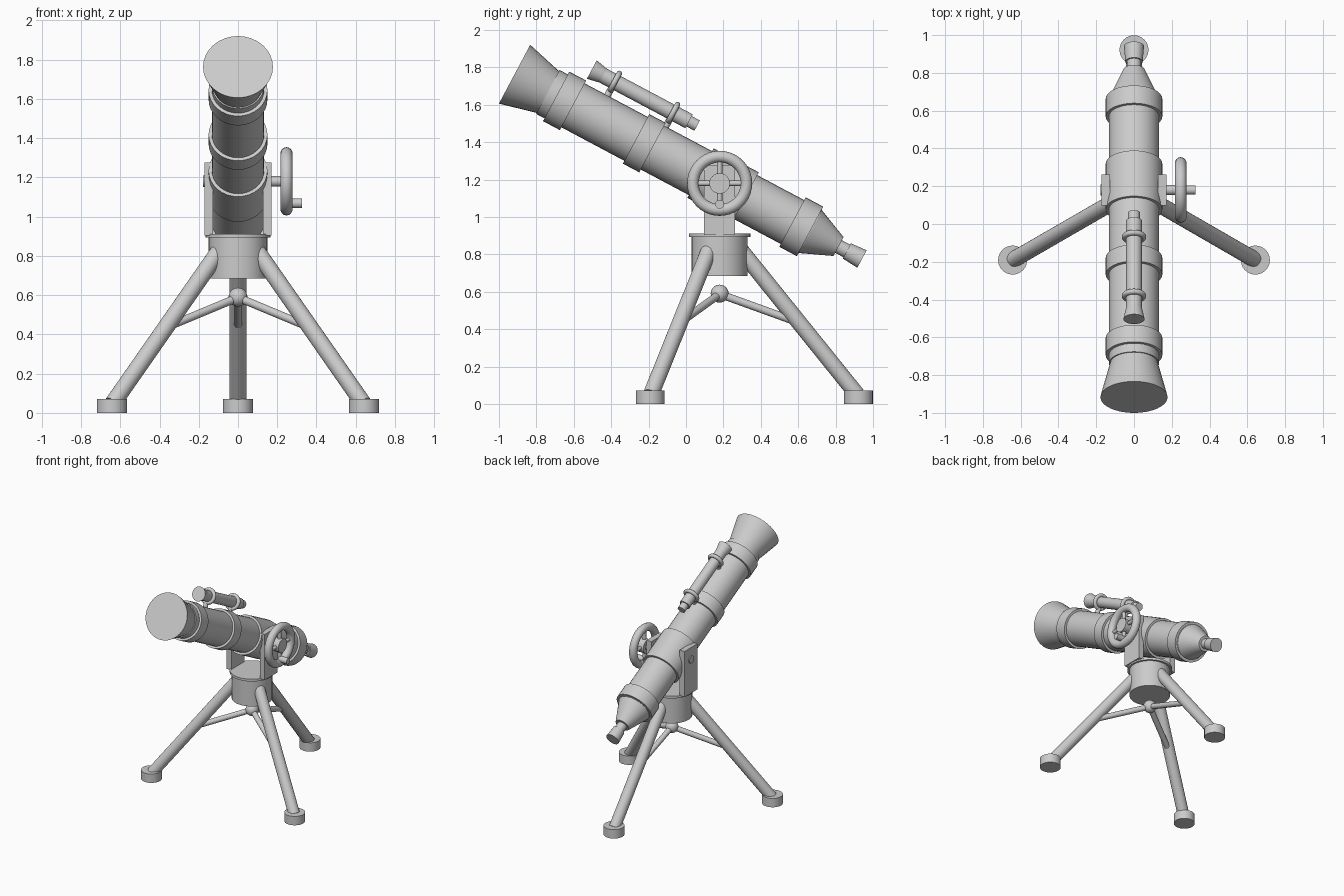
import bpy, bmesh, math
from mathutils import Vector

if "Cube" in bpy.data.objects:
    bpy.data.objects.remove(bpy.data.objects["Cube"])

grey = bpy.data.materials.new("plain_grey")
grey.use_nodes = True
colour = (0.6, 0.6, 0.6, 1)
grey.diffuse_color = colour
grey.node_tree.nodes["Principled BSDF"].inputs["Base Color"].default_value = colour

PIVOT = Vector((0, 0.18, 1.18))
TILT = math.radians(28)
AIM = Vector((0, -math.cos(TILT), math.sin(TILT)))
UP = Vector((0, math.sin(TILT), math.cos(TILT)))
X = Vector((1, 0, 0))
Z = Vector((0, 0, 1))


def finish(obj, name):
    obj.name = name
    obj.data.materials.clear()
    obj.data.materials.append(grey)
    bpy.ops.object.select_all(action='DESELECT')
    obj.select_set(True)
    bpy.context.view_layer.objects.active = obj
    bpy.ops.object.shade_smooth_by_angle(angle=math.radians(35))
    return obj


def lathe(name, origin, axis, profile, sides=32):
    """Solid of revolution; profile holds (distance along axis, radius)."""
    bm = bmesh.new()
    rings = [[bm.verts.new((r * math.cos(math.tau * i / sides),
                            r * math.sin(math.tau * i / sides), d))
              for i in range(sides)] for d, r in profile]
    for a, b in zip(rings, rings[1:]):
        for i in range(sides):
            j = (i + 1) % sides
            bm.faces.new((a[i], a[j], b[j], b[i]))
    bm.faces.new(rings[0])
    bm.faces.new(rings[-1])
    bmesh.ops.recalc_face_normals(bm, faces=bm.faces)
    mesh = bpy.data.meshes.new(name)
    bm.to_mesh(mesh)
    bm.free()
    obj = bpy.data.objects.new(name, mesh)
    bpy.context.collection.objects.link(obj)
    obj.location = origin
    obj.rotation_euler = Vector(axis).to_track_quat('Z', 'Y').to_euler()
    return finish(obj, name)


def rod(name, start, end, radius, sides=24):
    span = Vector(end) - Vector(start)
    return lathe(name, start, span, [(0, radius), (span.length, radius)], sides)


def ring(name, centre, axis, major, minor):
    bpy.ops.mesh.primitive_torus_add(
        location=centre, rotation=axis.to_track_quat('Z', 'Y').to_euler(),
        major_radius=major, minor_radius=minor, major_segments=40, minor_segments=14)
    return finish(bpy.context.object, name)


def box(name, centre, size):
    bpy.ops.mesh.primitive_cube_add(size=1, location=centre)
    bpy.context.object.scale = size
    return finish(bpy.context.object, name)


# Main tube, dew shield, tail cone and eyepiece
lathe("main_tube", PIVOT, AIM, [(-0.55, 0.133), (1.04, 0.133)])
lathe("flared_hood", PIVOT, AIM, [(1.03, 0.124), (1.242, 0.178)])
lathe("tail_cone", PIVOT, AIM, [(-0.72, 0.057), (-0.545, 0.132)])
lathe("eyepiece", PIVOT, AIM,
      [(-0.862, 0.053), (-0.77, 0.046), (-0.77, 0.038), (-0.70, 0.038)])

# Raised bands around the tube
for i, (back, front) in enumerate([(0.888, 0.99), (0.407, 0.506),
                                   (-0.157, 0.116), (-0.547, -0.441)]):
    lathe(f"tube_band_{i + 1}", PIVOT, AIM, [(back, 0.15), (front, 0.15)])

# Finder scope on two ringed posts
finder = PIVOT + UP * 0.216
lathe("finder_tube", finder, AIM, [(0.30, 0.042), (0.82, 0.042)])
lathe("finder_hood", finder, AIM, [(0.81, 0.04), (0.889, 0.056)])
lathe("finder_eyepiece", finder, AIM, [(0.251, 0.031), (0.31, 0.031)])
for i, s in enumerate((0.397, 0.75)):
    ring(f"finder_ring_{i + 1}", finder + AIM * s, AIM, 0.05, 0.015)
    rod(f"finder_post_{i + 1}", PIVOT + AIM * s + UP * 0.12,
        finder + AIM * s - UP * 0.03, 0.018, 16)

# Yoke, turntable and drum
for side, label in ((1, "left"), (-1, "right")):
    box(f"{label}_yoke_plate", (side * 0.149, 0.18, 1.09), (0.044, 0.165, 0.37))
rod("pivot_bolt", PIVOT - X * 0.178, PIVOT - X * 0.12, 0.03)
lathe("turntable", (0, 0.18, 0), Z, [(0.893, 0.165), (0.912, 0.165)])
lathe("drum", (0, 0.18, 0), Z, [(0.684, 0.15), (0.9, 0.15)])

# Hand wheel with hub, spokes and crank handle
wheel = PIVOT + X * 0.247
ring("wheel_rim", wheel, X, 0.143, 0.031)
rod("wheel_axle", PIVOT + X * 0.12, wheel, 0.027)
rod("wheel_hub", wheel - X * 0.028, wheel + X * 0.028, 0.055)
for name, d in (("upright_spoke", Z), ("level_spoke", Vector((0, 1, 0)))):
    rod(name, wheel - d * 0.14, wheel + d * 0.14, 0.014, 16)
rod("crank_handle", wheel - Z * 0.112, wheel - Z * 0.112 + X * 0.078, 0.024)

# Tripod legs, feet and braces around a central ball
for i in range(3):
    a = math.radians(90 + 120 * i)

    def at(r, z):
        return Vector((r * math.cos(a), 0.18 + r * math.sin(a), z))

    rod(f"leg_{i + 1}", at(0.115, 0.82), at(0.735, 0.05), 0.043)
    rod(f"foot_{i + 1}", at(0.742, 0), at(0.742, 0.072), 0.077)
    rod(f"brace_{i + 1}", at(0, 0.588), at(0.41, 0.44), 0.021, 16)
bpy.ops.mesh.primitive_uv_sphere_add(segments=24, ring_count=14, radius=0.048,
                                     location=(0, 0.18, 0.59))
finish(bpy.context.object, "brace_ball")
